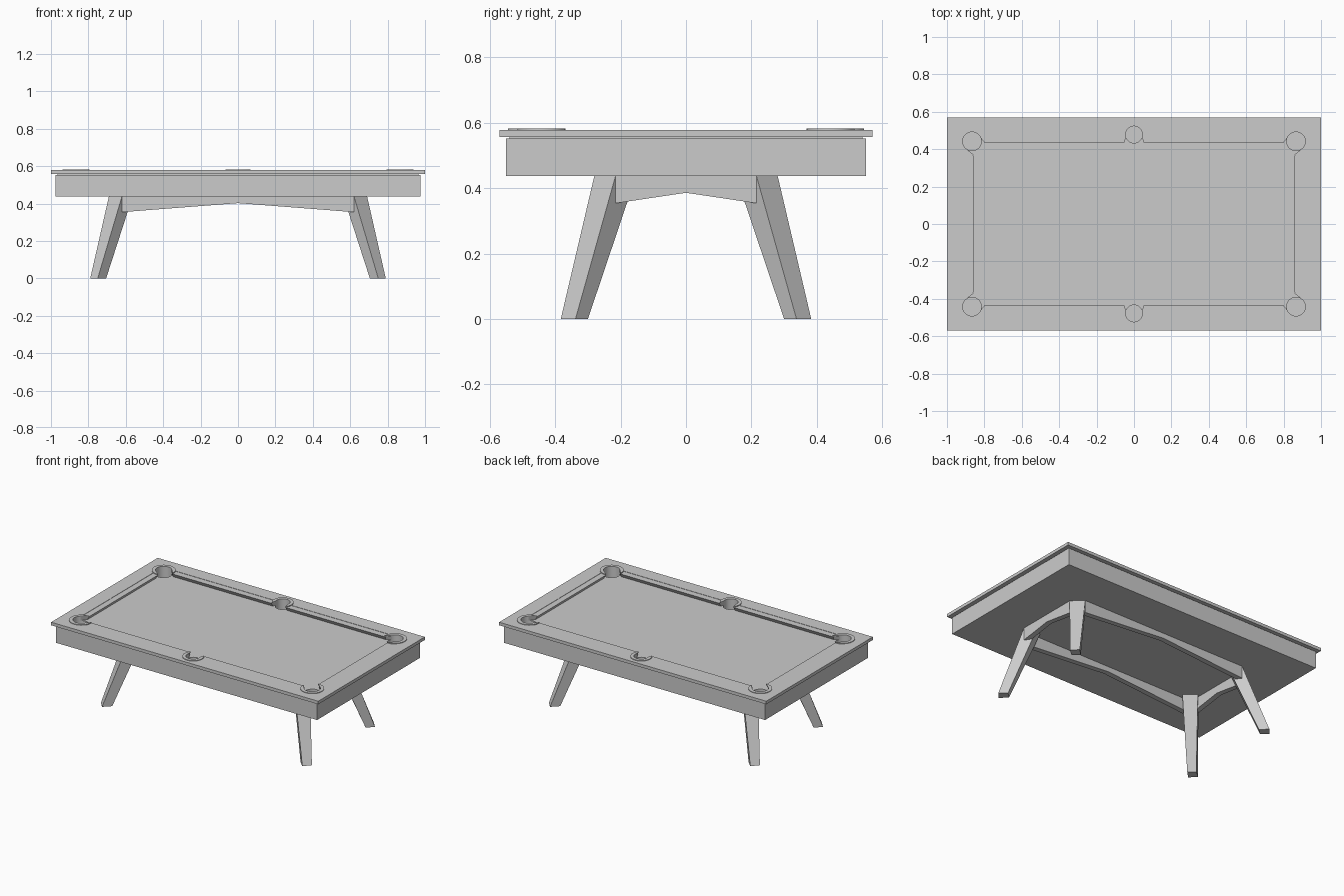
import bpy, bmesh
from math import radians, cos, sin

cube = bpy.data.objects.get("Cube")
if cube:
    bpy.data.objects.remove(cube, do_unlink=True)

grey = bpy.data.materials.new("plain grey")
grey.use_nodes = True
GREY = (0.6, 0.6, 0.6, 1)
grey.diffuse_color = GREY
grey.node_tree.nodes["Principled BSDF"].inputs["Base Color"].default_value = GREY

# Heights
BODY_LOW, FELT, LIP, RAIL_TOP = 0.437, 0.552, 0.557, 0.578
parts = []


def finish(bm, name):
    bmesh.ops.recalc_face_normals(bm, faces=bm.faces[:])
    mesh = bpy.data.meshes.new(name)
    bm.to_mesh(mesh)
    bm.free()
    mesh.materials.append(grey)
    ob = bpy.data.objects.new(name, mesh)
    bpy.context.collection.objects.link(ob)
    parts.append(ob)
    return ob


def loft(name, low, high):
    """Solid between two matching rings of 3D points."""
    bm = bmesh.new()
    a = [bm.verts.new(p) for p in low]
    b = [bm.verts.new(p) for p in high]
    bm.faces.new(a)
    bm.faces.new(b)
    for i in range(len(a)):
        j = (i + 1) % len(a)
        bm.faces.new((a[i], a[j], b[j], b[i]))
    return finish(bm, name)


def box(name, hx, hy, z0, z1):
    ring = [(-hx, -hy), (hx, -hy), (hx, hy), (-hx, hy)]
    return loft(name, [(x, y, z0) for x, y in ring], [(x, y, z1) for x, y in ring])


def cylinder(name, x, y, r, z0, z1, n=40):
    ring = [(x + r * cos(radians(360 * i / n)), y + r * sin(radians(360 * i / n))) for i in range(n)]
    return loft(name, [(*p, z0) for p in ring], [(*p, z1) for p in ring])


def cut(ob, cutters):
    for c in cutters:
        mod = ob.modifiers.new("cut", "BOOLEAN")
        mod.operation, mod.solver, mod.object = "DIFFERENCE", "EXACT", c
    graph = bpy.context.evaluated_depsgraph_get()
    mesh = bpy.data.meshes.new_from_object(ob.evaluated_get(graph))
    ob.modifiers.clear()
    ob.data = mesh


def pocket_plate(name, x, y, sx, sy, inner, outer):
    """C-shaped trim; inner and outer are (radius, first angle, last angle)."""
    bm = bmesh.new()
    rows, n = [], 32
    for i in range(n + 1):
        row = []
        for r, a0, a1 in (inner, outer):
            t = radians(a0 + (a1 - a0) * i / n)
            for z in (RAIL_TOP - 0.003, RAIL_TOP + 0.004):
                row.append(bm.verts.new((sx * (x + r * cos(t)), sy * (y + r * sin(t)), z)))
        rows.append(row)
    for p, q in zip(rows, rows[1:]):
        for i, j in ((0, 1), (1, 3), (3, 2), (2, 0)):
            bm.faces.new((p[i], p[j], q[j], q[i]))
    for p in (rows[0], rows[-1]):
        bm.faces.new((p[0], p[1], p[3], p[2]))
    finish(bm, name)


# Cabinet, shadow gap and top rail
body = box("cabinet", 0.977, 0.55, BODY_LOW, FELT)
gap = box("rail_support", 0.965, 0.54, FELT, LIP)
rail = box("top_rail", 1, 0.57, LIP, RAIL_TOP)

# Rubber cushions, undercut beneath the nose
cushions = []


def cushion(name, points, swap, sx, sy):
    low, high = [], []
    for along, nose, outer in points:
        for across, z, ring in ((nose, RAIL_TOP - 0.002, high), (outer, FELT, low)):
            x, y = (across, along) if swap else (along, across)
            ring.append((sx * x, sy * y, z))
    cushions.append(loft(name, low, high))


long_side = [(0.04, 0.476, 0.476), (0.053, 0.433, 0.446),
             (0.797, 0.433, 0.446), (0.834, 0.476, 0.476)]
short_side = [(-0.40, 0.898, 0.898), (-0.366, 0.858, 0.871),
              (0.366, 0.858, 0.871), (0.40, 0.898, 0.898)]
for sx, side in ((1, "left"), (-1, "right")):
    for sy, end in ((-1, "front"), (1, "back")):
        cushion(f"{end}_{side}_cushion", long_side, False, sx, sy)
    cushion(f"{side}_end_cushion", short_side, True, sx, 1)

# Pocket holes and the opening for the cushions
pockets = [(sx * 0.866, sy * 0.442, 0.05) for sx in (-1, 1) for sy in (-1, 1)]
pockets += [(0, sy * 0.478, 0.045) for sy in (-1, 1)]
holes = [cylinder("pocket_cutter", x, y, r, 0.47, 0.65) for x, y, r in pockets]
opening = box("opening_cutter", 0.898, 0.476, 0.5, 0.65)
for ob in (rail, gap):
    cut(ob, holes + [opening])
for ob in [body] + cushions:
    cut(ob, holes)
for c in holes + [opening]:
    parts.remove(c)
    bpy.data.objects.remove(c, do_unlink=True)

# Pocket trims
for sy, end in ((-1, "front"), (1, "back")):
    pocket_plate(f"{end}_middle_pocket_trim", 0, 0.478, 1, sy,
                 (0.045, -18, 198), (0.067, -40, 220))
    for sx, side in ((1, "left"), (-1, "right")):
        pocket_plate(f"{end}_{side}_pocket_trim", 0.866, 0.442, sx, sy,
                     (0.05, -51, 132), (0.073, -97, 186))

# Splayed, tapered legs set diagonally
foot = [(0.79, 0.338), (0.75, 0.383), (0.705, 0.338), (0.745, 0.30)]
head = [(0.69, 0.215), (0.62, 0.28), (0.563, 0.215), (0.633, 0.152)]
for sx, side in ((1, "left"), (-1, "right")):
    for sy, end in ((-1, "front"), (1, "back")):
        loft(f"{end}_{side}_leg", [(sx * x, sy * y, 0) for x, y in foot],
             [(sx * x, sy * y, BODY_LOW + 0.002) for x, y in head])


# Aprons with a shallow peaked lower edge
def apron(name, half, peak, outer, thick, swap, s):
    profile = [(-half, BODY_LOW), (-half, 0.354), (0, peak), (half, 0.354), (half, BODY_LOW)]
    rings = []
    for d in (outer, outer - thick):
        rings.append([(s * d, a, z) if swap else (a, s * d, z) for a, z in profile])
    loft(name, *rings)


for s, end, side in ((-1, "front", "right"), (1, "back", "left")):
    apron(f"{end}_apron", 0.62, 0.402, 0.28, 0.035, False, s)
    apron(f"{side}_apron", 0.215, 0.386, 0.69, 0.035, True, s)

# Smooth pocket walls, crisp edges elsewhere
bpy.ops.object.select_all(action="DESELECT")
for ob in parts:
    ob.select_set(True)
bpy.context.view_layer.objects.active = body
bpy.ops.object.shade_smooth_by_angle(angle=radians(30))
